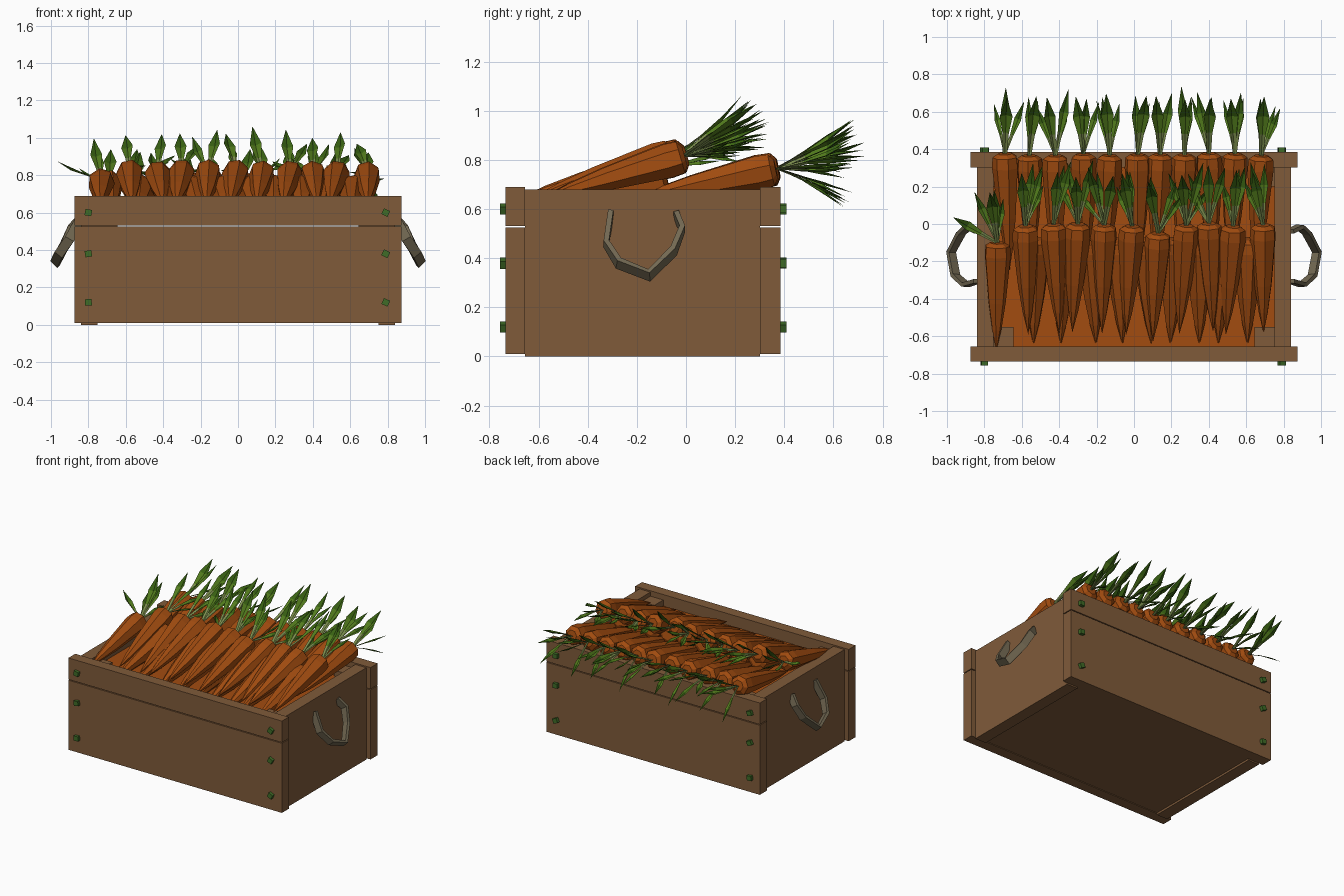
import bpy, bmesh, math, random
from mathutils import Vector

if "Cube" in bpy.data.objects:
    bpy.data.objects.remove(bpy.data.objects["Cube"])

random.seed(7)


def material(name, rgb):
    m = bpy.data.materials.new(name)
    m.diffuse_color = (*rgb, 1)
    m.use_nodes = True
    m.node_tree.nodes["Principled BSDF"].inputs["Base Color"].default_value = m.diffuse_color
    return m


WOOD = material("crate wood", (0.215, 0.104, 0.042))
ORANGE = material("carrot orange", (0.36, 0.072, 0.005))
PALE = material("pale stalk green", (0.20, 0.27, 0.075))
GREEN = material("leaf green", (0.085, 0.20, 0.012))
DARK = material("dark leaf green", (0.040, 0.12, 0.006))
NAIL = material("nail green", (0.05, 0.15, 0.02))
STRAP = material("strap grey brown", (0.17, 0.14, 0.085))


def make(name, bm, mats, fix=True):
    if fix:
        bmesh.ops.recalc_face_normals(bm, faces=bm.faces)
    me = bpy.data.meshes.new(name)
    bm.to_mesh(me)
    bm.free()
    for m in mats:
        me.materials.append(m)
    ob = bpy.data.objects.new(name, me)
    bpy.context.collection.objects.link(ob)
    return ob


def add_box(bm, lo, hi):
    vs = bmesh.ops.create_cube(bm, size=1)["verts"]
    for v in vs:
        v.co = Vector([(lo[i] + hi[i]) / 2 + v.co[i] * (hi[i] - lo[i]) for i in range(3)])
    return vs


def box(name, lo, hi, mat):
    bm = bmesh.new()
    add_box(bm, lo, hi)
    return make(name, bm, [mat])


# Crate: front and back are each a wide and a narrow plank
for side, y0, y1 in (("front", -0.735, -0.655), ("back", 0.302, 0.385)):
    box(side + "_lower_plank", (-0.875, y0, 0.01), (0.875, y1, 0.525), WOOD)
    box(side + "_upper_plank", (-0.875, y0, 0.531), (0.875, y1, 0.69), WOOD)
box("crate_floor", (-0.752, -0.655, 0.015), (0.752, 0.302, 0.06), WOOD)
box("carrot_bed", (-0.75, -0.655, 0.60), (0.75, 0.302, 0.606), ORANGE)
for s, side in ((-1, "left"), (1, "right")):
    xs = sorted((s * 0.75, s * 0.84))
    box(side + "_wall", (xs[0], -0.655, 0), (xs[1], 0.302, 0.68), WOOD)
    xs = sorted((s * 0.645, s * 0.75))
    for y0, y1, end in ((-0.655, -0.55, "front"), (0.20, 0.302, "back")):
        box(f"{side}_{end}_post", (xs[0], y0, 0.06), (xs[1], y1, 0.65), WOOD)

# Nail heads on the front and back
bm = bmesh.new()
for x in (-0.80, 0.79):
    for z in (0.60, 0.38, 0.12):
        for y0, y1 in ((-0.757, -0.73), (0.38, 0.408)):
            vs = add_box(bm, (x - 0.018, y0, z - 0.017), (x + 0.018, y1, z + 0.017))
            a = random.uniform(-0.5, 0.5)
            for v in vs:
                dx, dz = v.co.x - x, v.co.z - z
                v.co.x = x + dx * math.cos(a) - dz * math.sin(a)
                v.co.z = z + dx * math.sin(a) + dz * math.cos(a)
make("nails", bm, [NAIL])

# Strap handles: a flat band swept along a drooping loop
PATH = [(0.835, -0.305, 0.585), (0.90, -0.325, 0.46), (0.955, -0.275, 0.38),
        (0.978, -0.15, 0.33), (0.925, -0.05, 0.43), (0.885, -0.015, 0.52), (0.835, -0.04, 0.575)]
for s, side in ((-1, "left"), (1, "right")):
    bm = bmesh.new()
    centre = Vector((0.87, -0.16, 0.5))
    rings = []
    for i, p in enumerate(PATH):
        p = Vector(p)
        t = (Vector(PATH[min(i + 1, 6)]) - Vector(PATH[max(i - 1, 0)])).normalized()
        w = Vector((0.7, 0, 0.7))
        w = (w - t * w.dot(t)).normalized() * 0.026
        n = t.cross(w).normalized() * 0.011
        ring = [p + w + n, p + w - n, p - w - n, p - w + n]
        rings.append([bm.verts.new((s * q.x, q.y, q.z)) for q in ring])
    for a, b in zip(rings, rings[1:]):
        for k in range(4):
            bm.faces.new((a[k], a[(k + 1) % 4], b[(k + 1) % 4], b[k]))
    bm.faces.new(rings[0])
    bm.faces.new(rings[-1])
    make(side + "_handle", bm, [STRAP])

PROFILE = [(0, 0.040), (0.03, 0.068), (0.12, 0.072), (0.55, 0.048), (0.8, 0.026)]


def carrot(bm, crown, tip, scale=1.0, sides=7):
    d = tip - crown
    u = Vector((1, 0, 0))
    u = (u - d * u.dot(d) / d.length_squared).normalized()
    n = d.cross(u).normalized()
    off = random.uniform(0, 1)
    rings = []
    for t, r in PROFILE:
        rings.append([bm.verts.new(crown + d * t + scale * r *
                      (u * math.cos(a) + n * math.sin(a)))
                      for a in [off + math.tau * k / sides for k in range(sides)]])
    end = bm.verts.new(tip)
    for a, b in zip(rings, rings[1:]):
        for k in range(sides):
            j = (k + 1) % sides
            bm.faces.new((a[k], a[j], b[j], b[k]))
    for k in range(sides):
        bm.faces.new((rings[-1][k], rings[-1][(k + 1) % sides], end))
    bm.faces.new(rings[0])


def leaf(bm, base, yaw, pitch, length, width, bend):
    """Folded blade: pale stalk, green middle, dark tip."""
    p = base.copy()
    side = Vector((math.cos(yaw), -math.sin(yaw), random.uniform(-0.5, 0.5))).normalized()
    prev = None
    for i, w in enumerate((0.35, 0.5, 1.0, 0.03)):
        d = Vector((math.sin(yaw) * math.cos(pitch), math.cos(yaw) * math.cos(pitch), math.sin(pitch)))
        if i:
            p = p + d * length * (0.36, 0.30, 0.34)[i - 1]
            pitch += bend
        n = side.cross(d).normalized()
        row = [bm.verts.new(q) for q in (p - side * width * w, p - n * width * w * 0.45, p + side * width * w)]
        if prev:
            for k in (0, 1):
                f = bm.faces.new((prev[k], prev[k + 1], row[k + 1], row[k]))
                f.material_index = i - 1
        prev = row


# Carrots: upper row, rear row, and a low row filling the front
UPPER = [-0.73, -0.58, -0.43, -0.30, -0.16, -0.01, 0.13, 0.28, 0.40, 0.53, 0.69]
REAR = [-0.69, -0.56, -0.42, -0.27, -0.13, 0.02, 0.14, 0.27, 0.40, 0.54, 0.68]
LOW = [-0.52, -0.37, -0.23, -0.08, 0.07, 0.21, 0.35, 0.48, 0.61]
roots, tops = bmesh.new(), bmesh.new()


def tuft(crown, blades):
    for pitch, length, width, spread in blades:
        yaw = random.uniform(-spread, spread)
        leaf(tops, crown, yaw, pitch + random.uniform(-0.08, 0.08), length * random.uniform(0.85, 1.0),
             width, random.uniform(-0.12, 0.12))


for i, x in enumerate(UPPER):
    drop = 0.05 if i == 0 else random.uniform(0, 0.012)
    back = -0.10 if i == 0 else (-0.05 if i == 6 else random.uniform(-0.015, 0.005))
    crown = Vector((x, back, 0.825 - drop))
    carrot(roots, crown, Vector((x + random.uniform(-0.04, 0.04), back - 0.58, 0.645)))
    tuft(crown, [(0.62, 0.37, 0.032, 0.2), (0.36, 0.38, 0.026, 0.3),
                 (0.2, 0.34, 0.022, 0.6), (0.05, 0.26, 0.02, 0.8)])
for x in REAR:
    crown = Vector((x, 0.375 + random.uniform(-0.01, 0.005), 0.765))
    carrot(roots, crown, Vector((x + random.uniform(-0.03, 0.03), -0.25, 0.63)))
    tuft(crown, [(0.48, 0.37, 0.034, 0.15), (0.25, 0.37, 0.026, 0.2),
                 (0.0, 0.32, 0.02, 0.4), (-0.35, 0.34, 0.016, 0.3)])
for x in LOW:
    carrot(roots, Vector((x, -0.08, 0.735)), Vector((x + random.uniform(-0.03, 0.03), -0.65, 0.60)), 1.1)
# stray leaf reaching over the left wall
leaf(tops, Vector((-0.73, -0.10, 0.775)), -1.05, 0.3, 0.29, 0.026, 0.05)
for v in tops.verts:
    v.co.y = min(v.co.y, 0.757)
make("carrots", roots, [ORANGE])
make("carrot_leaves", tops, [PALE, GREEN, DARK], fix=False)
